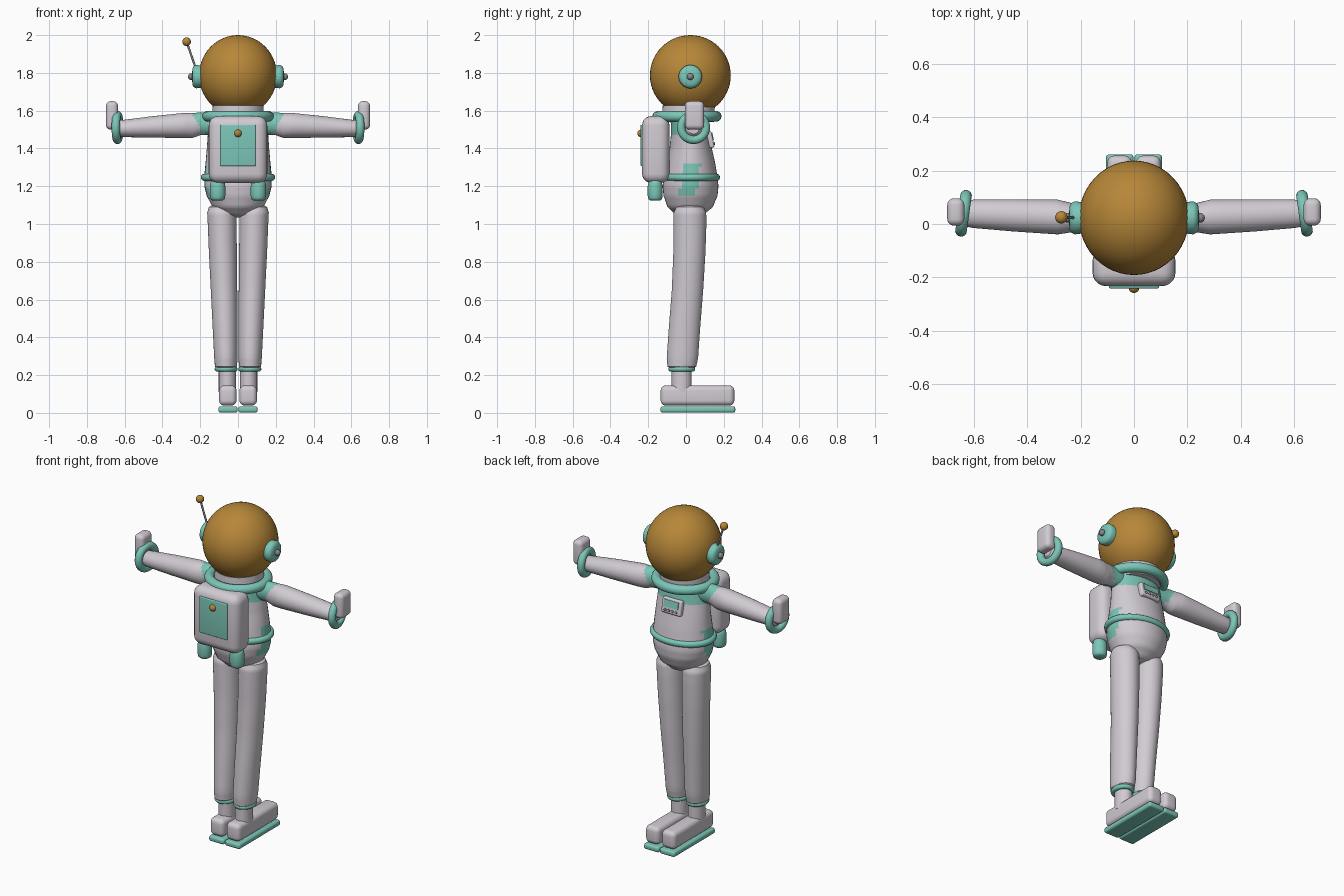
import bpy, bmesh, math
from mathutils import Vector, Matrix

if "Cube" in bpy.data.objects:
    bpy.data.objects.remove(bpy.data.objects["Cube"])


def material(name, rgb):
    m = bpy.data.materials.new(name)
    m.use_nodes = True
    m.diffuse_color = (*rgb, 1)
    m.node_tree.nodes["Principled BSDF"].inputs["Base Color"].default_value = (*rgb, 1)
    return m


SUIT = material("suit grey", (0.64, 0.60, 0.65))
TEAL = material("teal trim", (0.20, 0.57, 0.48))
GOLD = material("gold visor", (0.47, 0.24, 0.04))
STEEL = material("dark steel", (0.25, 0.25, 0.26))


def finish(bm, name, mat, accent=None, rule=None):
    """Turn a bmesh into a smooth-shaded object, with an optional accent colour rule."""
    bmesh.ops.recalc_face_normals(bm, faces=bm.faces)
    if rule:
        for f in bm.faces:
            f.material_index = int(rule(f.calc_center_median()))
    me = bpy.data.meshes.new(name)
    bm.to_mesh(me)
    bm.free()
    me.materials.append(mat)
    if accent:
        me.materials.append(accent)
    ob = bpy.data.objects.new(name, me)
    bpy.context.collection.objects.link(ob)
    bpy.ops.object.select_all(action='DESELECT')
    ob.select_set(True)
    bpy.context.view_layer.objects.active = ob
    bpy.ops.object.shade_smooth_by_angle(angle=math.radians(40))
    return ob


def loft(name, rings, mat, axis='z', seg=40, steps=4, **colour):
    """Skin ellipses: each ring is (centre, radius u, radius v) across the axis."""
    u, v = (Vector((1, 0, 0)), Vector((0, 1, 0))) if axis == 'z' else (Vector((0, 1, 0)), Vector((0, 0, 1)))
    fine = []
    for a, b in zip(rings, rings[1:]):
        for i in range(steps):
            t = i / steps
            fine.append((Vector(a[0]).lerp(Vector(b[0]), t), a[1] + (b[1] - a[1]) * t, a[2] + (b[2] - a[2]) * t))
    fine.append((Vector(rings[-1][0]), rings[-1][1], rings[-1][2]))
    bm = bmesh.new()
    loops = []
    for c, ru, rv in fine:
        angles = [math.tau * k / seg for k in range(seg)]
        loops.append([bm.verts.new(c + u * ru * math.cos(t) + v * rv * math.sin(t)) for t in angles])
    for a, b in zip(loops, loops[1:]):
        for k in range(seg):
            n = (k + 1) % seg
            bm.faces.new((a[k], a[n], b[n], b[k]))
    bm.faces.new(loops[0])
    bm.faces.new(loops[-1])
    return finish(bm, name, mat, **colour)


def torus(name, loc, ru, rv, minor, mat, rot=Matrix(), seg=48, sides=14):
    bm = bmesh.new()
    grid = []
    for i in range(seg):
        a = math.tau * i / seg
        row = []
        for j in range(sides):
            b = math.tau * j / sides
            r = minor * math.cos(b)
            p = Vector(((ru + r) * math.cos(a), (rv + r) * math.sin(a), minor * math.sin(b)))
            row.append(bm.verts.new(rot @ p + Vector(loc)))
        grid.append(row)
    for i in range(seg):
        for j in range(sides):
            n, m = (i + 1) % seg, (j + 1) % sides
            bm.faces.new((grid[i][j], grid[n][j], grid[n][m], grid[i][m]))
    return finish(bm, name, mat)


def round_box(name, loc, size, bevel, mat, rot=Matrix()):
    bm = bmesh.new()
    bmesh.ops.create_cube(bm, size=1, matrix=Matrix.Translation(loc) @ rot @ Matrix.Diagonal((*size, 1)))
    if bevel:
        bmesh.ops.bevel(bm, geom=bm.edges[:], offset=bevel, segments=5, profile=0.5, affect='EDGES')
    return finish(bm, name, mat)


def ball(name, loc, radii, mat, cut=None):
    bm = bmesh.new()
    bmesh.ops.create_uvsphere(bm, u_segments=48, v_segments=28, radius=1,
                              matrix=Matrix.Translation(loc) @ Matrix.Diagonal((*radii, 1)))
    if cut:
        bmesh.ops.bisect_plane(bm, geom=bm.verts[:] + bm.edges[:] + bm.faces[:],
                               plane_co=(0, 0, cut), plane_no=(0, 0, -1), clear_outer=True)
        bmesh.ops.holes_fill(bm, edges=[e for e in bm.edges if e.is_boundary])
    return finish(bm, name, mat)


# Torso with teal yoke and hip patches
def torso_patch(c):
    hip = abs(c.y - 0.02 - (c.z - 1.23) * 0.15) < 0.045 and 1.145 < c.z < 1.32
    return c.z > 1.475 or hip


profile = [(1.035, .02, .02, .02), (1.05, .02, .08, .075), (1.09, .022, .135, .12),
           (1.15, .024, .166, .143), (1.20, .024, .178, .148), (1.26, .025, .178, .14),
           (1.32, .025, .172, .13), (1.40, .025, .165, .112), (1.47, .02, .16, .10),
           (1.53, .015, .155, .095), (1.58, .012, .14, .10)]
loft("torso", [((0, y, z), rx, ry) for z, y, rx, ry in profile], SUIT, accent=TEAL, rule=torso_patch)
loft("neck", [((0, .01, 1.54), .138, .138), ((0, .015, 1.628), .134, .138)], SUIT)
torus("collar", (0, .005, 1.57), .162, .155, .028, TEAL)
torus("belt", (0, .026, 1.247), .178, .135, .019, TEAL)

# Helmet, antenna
ball("helmet", (0, .023, 1.787), (.206, .214, .213), GOLD, cut=1.62)
low, tip = Vector((-.222, .024, 1.82)), Vector((-.272, .025, 1.965))
loft("antenna_rod", [(low, .006, .006), (tip, .006, .006)], STEEL, seg=12)
ball("antenna_tip", tip, (.023, .023, .023), GOLD)

# Chest control box on the +y side
tilt = Matrix.Rotation(math.radians(12), 4, 'X')
box_at = Vector((0, .118, 1.445))


def on_box(x, y, z):
    return box_at + tilt @ Vector((x, y, z))


round_box("chest_box", box_at, (.13, .05, .09), .01, SUIT, tilt)
round_box("chest_screen", on_box(0, .025, .013), (.095, .008, .04), 0, TEAL, tilt)
for i in range(4):
    ball("chest_button", on_box(-.036 + i * .024, .026, -.026), (.008, .006, .008), STEEL)

# Backpack
round_box("backpack", (0, -.16, 1.394), (.31, .145, .355), .05, SUIT)
round_box("backpack_panel", (0, -.234, 1.416), (.186, .014, .218), .005, TEAL)
ball("backpack_knob", (0, -.238, 1.48), (.02, .02, .02), GOLD)

leg = [(.232, .064, -.022, .045, .055), (.245, .064, -.022, .058, .076), (.29, .064, -.019, .062, .083),
       (.45, .068, -.008, .066, .083), (.65, .074, .008, .07, .083), (.85, .080, .018, .074, .085),
       (1.0, .084, .021, .076, .087), (1.06, .086, .021, .077, .086), (1.09, .088, .021, .066, .072),
       (1.10, .088, .021, .045, .05)]
arm = [(.10, .02, 1.53, .045, .055), (.20, .022, 1.53, .048, .06), (.24, .024, 1.522, .056, .066),
       (.285, .026, 1.522, .065, .066), (.45, .032, 1.514, .06, .057), (.60, .038, 1.506, .053, .046),
       (.635, .039, 1.505, .048, .042), (.65, .04, 1.505, .03, .028)]

# Paired parts, built on both sides
for s, side in ((1, "left"), (-1, "right")):
    loft(side + "_arm", [((s * x, y, z), ry, rz) for x, y, z, ry, rz in arm], SUIT, axis='x',
         accent=TEAL, rule=lambda c: abs(c.x) < .17 + (c.z - 1.46) * .6)
    turn = Matrix.Rotation(s * math.radians(8), 3, 'Z') @ Matrix.Rotation(math.pi / 2, 3, 'Y')
    torus(side + "_cuff", (s * .638, .04, 1.511), .066, .066, .022, TEAL, turn)
    round_box(side + "_hand", (s * .667, .045, 1.575), (.064, .102, .15), .025, SUIT)

    # Ear pieces
    cap = [(.19, .058), (.222, .062), (.234, .056), (.241, .044), (.243, .02)]
    loft(side + "_ear_cap", [((s * x, .023, 1.78), r, r) for x, r in cap], TEAL, axis='x', steps=1)
    ball(side + "_ear_knob", (s * .247, .023, 1.78), (.018, .018, .018), STEEL)

    # Tanks under the backpack
    tank = [(1.125, .028), (1.132, .037), (1.15, .041), (1.20, .041), (1.225, .036), (1.235, .025)]
    loft(side + "_tank", [((s * .108, -.163, z), r, r * .97) for z, r in tank], TEAL, steps=2)

    # Leg and boot
    loft(side + "_leg", [((s * x, y, z), rx, ry) for z, x, y, rx, ry in leg], SUIT)
    torus(side + "_ankle_ring", (s * .063, -.022, .232), .047, .057, .014, TEAL)
    loft(side + "_ankle", [((s * .056, -.023, .11), .046, .053), ((s * .056, -.023, .235), .046, .053)], SUIT)
    round_box(side + "_boot", (s * .054, .061, .092), (.092, .39, .106), .027, SUIT)
    round_box(side + "_sole", (s * .053, .063, .018), (.103, .396, .034), .013, TEAL)
